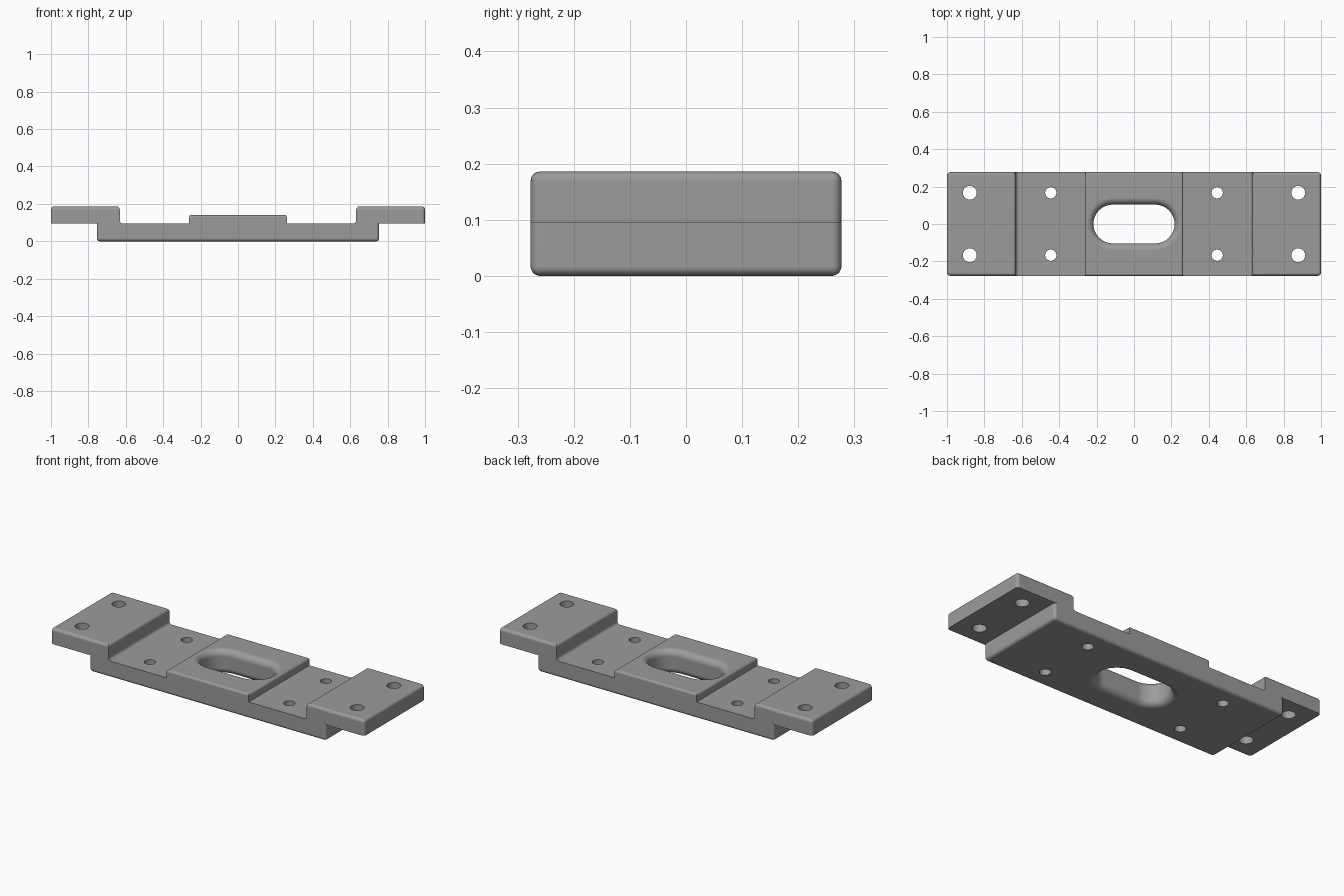
import bpy, bmesh, math

if "Cube" in bpy.data.objects:
    bpy.data.objects.remove(bpy.data.objects["Cube"])

W = 0.277            # half width of the plate
Z_DECK, Z_PAD, Z_EAR = 0.095, 0.14, 0.186

grey = bpy.data.materials.new("plain grey")
grey.diffuse_color = (0.33, 0.33, 0.33, 1)
grey.use_nodes = True
grey.node_tree.nodes["Principled BSDF"].inputs["Base Color"].default_value = grey.diffuse_color


def finish(bm, name):
    bmesh.ops.recalc_face_normals(bm, faces=bm.faces)
    mesh = bpy.data.meshes.new(name)
    bm.to_mesh(mesh)
    bm.free()
    mesh.materials.append(grey)
    ob = bpy.data.objects.new(name, mesh)
    bpy.context.collection.objects.link(ob)
    return ob


def extrusion(name, profile, rounded, radius):
    """Extrude an x-z profile across the width and round the chosen edges."""
    bm = bmesh.new()
    face = bm.faces.new([bm.verts.new((x, -W, z)) for x, z in profile])
    new = bmesh.ops.extrude_face_region(bm, geom=[face])["geom"]
    bmesh.ops.translate(bm, vec=(0, 2 * W, 0),
                        verts=[v for v in new if isinstance(v, bmesh.types.BMVert)])
    bmesh.ops.recalc_face_normals(bm, faces=bm.faces)
    edges = [e for e in bm.edges if rounded(e.verts[0].co, e.verts[1].co)]
    bmesh.ops.bevel(bm, geom=edges, offset=radius, offset_type='OFFSET',
                    segments=5, profile=0.5, affect='EDGES', clamp_overlap=True)
    return finish(bm, name)


def box(x0, x1, z0, z1):
    return [(x0, z0), (x1, z0), (x1, z1), (x0, z1)]


def both(a, b, test):
    return test(a) and test(b)


def combine(target, other, operation):
    mod = target.modifiers.new("combine", 'BOOLEAN')
    mod.operation, mod.object, mod.solver = operation, other, 'EXACT'
    bpy.context.view_layer.objects.active = target
    bpy.ops.object.modifier_apply(modifier=mod.name)
    bpy.data.objects.remove(other)


def stadium_cutter(cx, cy, half, r, rings, n=16):
    """Vertical cutter: a stadium (circle if half is 0) lofted through (z, offset) rings."""
    bm = bmesh.new()
    loops = []
    for z, off in rings:
        loop = []
        for side in (0, 1):
            count = n + 1 if half else n
            for i in range(count):
                a = -math.pi / 2 + math.pi * (side + i / n)
                x = cx + (half if side == 0 else -half) + (r + off) * math.cos(a)
                loop.append(bm.verts.new((x, cy + (r + off) * math.sin(a), z)))
        loops.append(loop)
    for lo, hi in zip(loops, loops[1:]):
        for i in range(len(lo)):
            j = (i + 1) % len(lo)
            bm.faces.new((lo[i], lo[j], hi[j], hi[i]))
    bm.faces.new(loops[0][::-1])
    bm.faces.new(loops[-1])
    return finish(bm, "cutter")


# Lower bar: rounded along the bottom and at the four upright corners
plate = extrusion(
    "mounting_plate", box(-0.755, 0.755, 0, Z_DECK),
    lambda a, b: both(a, b, lambda v: v.z < 0.01) or abs(a.z - b.z) > 0.05, 0.017)

# Raised centre pad with rounded top edges
pad = extrusion("centre_pad", box(-0.262, 0.262, Z_DECK, Z_PAD),
                lambda a, b: both(a, b, lambda v: v.z > Z_PAD - 0.01), 0.012)
combine(plate, pad, 'UNION')

# Raised end ears, each with a small fillet at its foot
for s in (-1, 1):
    f = 0.017
    foot = [(s * (0.632 - f + f * math.sin(a)), Z_DECK + f - f * math.cos(a))
            for a in (math.pi / 2 * i / 5 for i in range(6))]
    profile = [(s, Z_DECK), (s, Z_EAR), (s * 0.632, Z_EAR)] + foot[::-1]
    ear = extrusion(
        "end_ear", profile,
        lambda a, b: both(a, b, lambda v: v.z > Z_EAR - 0.01)
        or (both(a, b, lambda v: abs(v.x) > 0.99) and abs(a.z - b.z) > 0.05), 0.017)
    combine(plate, ear, 'UNION')

# Central slot, flared by a fillet at both mouths
R = 0.037
arc = [math.pi / 2 * i / 7 for i in range(8)]
low = [(R - R * math.cos(a), R - R * math.sin(a)) for a in arc]
high = [(Z_PAD - z, off) for z, off in reversed(low)]
rings = [(-0.1, R)] + low + high + [(0.3, R)]
combine(plate, stadium_cutter(0, 0, 0.113, 0.104, rings), 'DIFFERENCE')

# Screw holes: large through the ears, small through the deck
for x, r in ((0.878, 0.037), (0.445, 0.03)):
    for sx in (-1, 1):
        for sy in (-1, 1):
            hole = stadium_cutter(sx * x, sy * 0.167, 0, r, [(-0.1, 0), (0.3, 0)])
            combine(plate, hole, 'DIFFERENCE')

# Smooth fillets, crisp edges
bpy.ops.object.select_all(action='DESELECT')
plate.select_set(True)
bpy.context.view_layer.objects.active = plate
bpy.ops.object.shade_smooth_by_angle(angle=math.radians(30))
weighted = plate.modifiers.new("flat_faces", 'WEIGHTED_NORMAL')
weighted.keep_sharp = True
